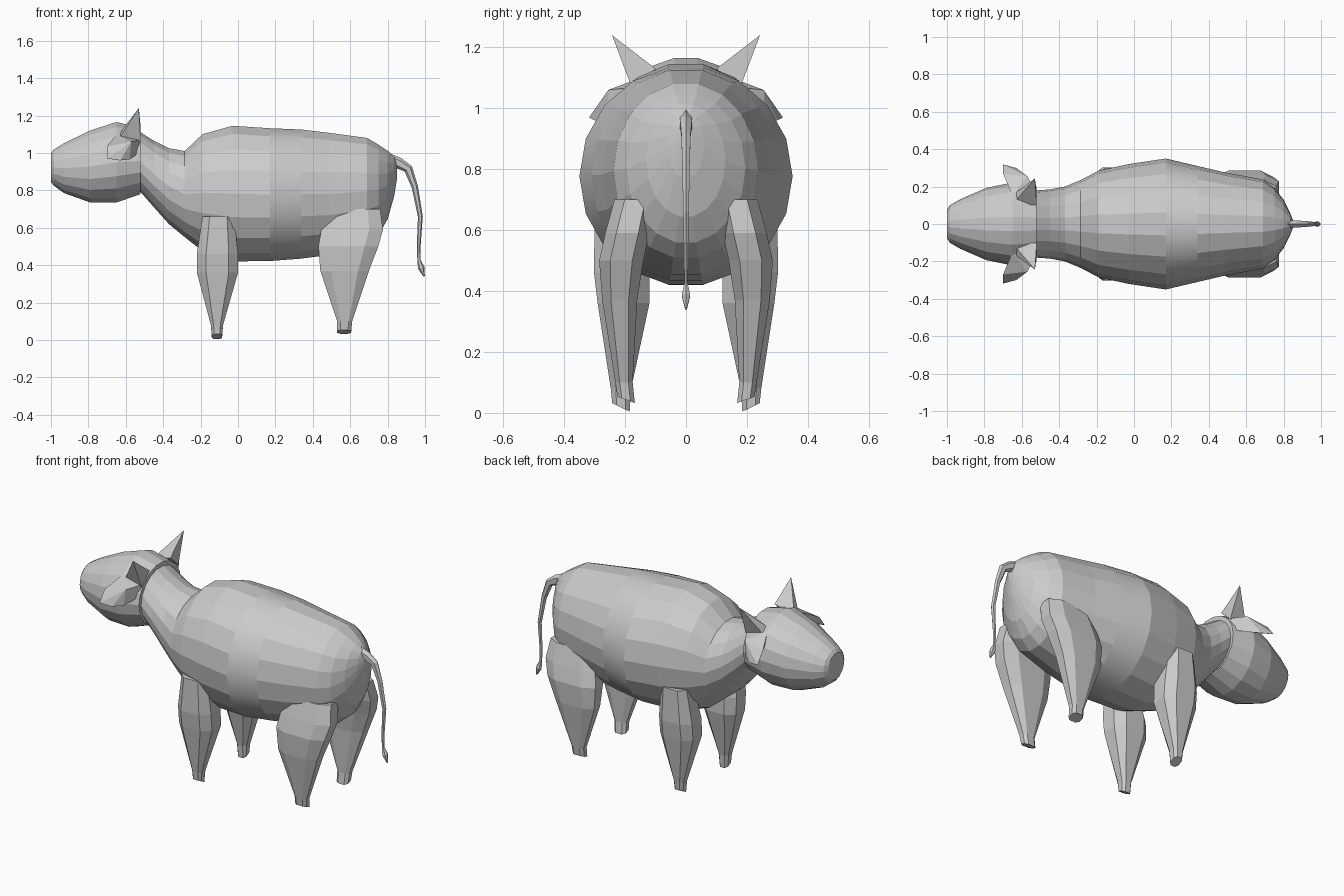
import bpy, bmesh, math
from mathutils import Vector

if "Cube" in bpy.data.objects:
    bpy.data.objects.remove(bpy.data.objects["Cube"])


def make(name, bm, mirror=False):
    bmesh.ops.recalc_face_normals(bm, faces=bm.faces)
    me = bpy.data.meshes.new(name)
    bm.to_mesh(me)
    bm.free()
    ob = bpy.data.objects.new(name, me)
    bpy.context.collection.objects.link(ob)
    if mirror:
        m = ob.modifiers.new("mirror", 'MIRROR')
        m.use_axis = (False, True, False)
    return ob


def loft(name, rings, mirror=False, smooth=()):
    bm = bmesh.new()
    vs = [[bm.verts.new(p) for p in r] for r in rings]
    n = len(rings[0])
    for k, (a, b) in enumerate(zip(vs, vs[1:])):
        for i in range(n):
            j = (i + 1) % n
            f = bm.faces.new((a[i], a[j], b[j], b[i]))
            f.smooth = k in smooth
    bm.faces.new(vs[0])
    bm.faces.new(vs[-1])
    return make(name, bm, mirror)


def barrel_ring(x, top, bottom, half, n=18):
    # upright oval with a flat edge on top and a vertex at each side
    c, h = (top + bottom) / 2, (top - bottom) / 2 / math.cos(math.pi / n)
    return [(x, half * math.sin(a), c + h * math.cos(a))
            for a in ((i + .5) * 2 * math.pi / n for i in range(n))]


def leg_ring(z, x0, x1, y0, y1, tilt=0):
    # rectangle with chamfered corners
    cx, cy, hx, hy = (x0 + x1) / 2, (y0 + y1) / 2, (x1 - x0) / 2, (y1 - y0) / 2
    pts = [(1, .5), (.55, 1), (-.55, 1), (-1, .5), (-1, -.5), (-.55, -1), (.55, -1), (1, -.5)]
    return [(cx + u * hx, cy + v * hy, z + tilt * v) for u, v in pts]


def hull(name, points, mirror=True):
    bm = bmesh.new()
    for p in points:
        bm.verts.new(p)
    bmesh.ops.convex_hull(bm, input=bm.verts)
    bmesh.ops.dissolve_limit(bm, angle_limit=.05, verts=bm.verts, edges=bm.edges)
    return make(name, bm, mirror)


# Neck and body: x, top, bottom, half width
body = [(-.58, 1.12, .84, .16), (-.52, 1.11, .79, .18), (-.45, 1.065, .71, .185),
        (-.37, 1.025, .62, .20), (-.285, 1.01, .55, .235), (-.19, 1.10, .475, .285),
        (-.03, 1.145, .42, .32), (.17, 1.132, .422, .35), (.34, 1.125, .435, .31),
        (.49, 1.107, .455, .275), (.69, 1.08, .51, .238), (.75, 1.045, .56, .195),
        (.80, 1.012, .645, .13), (.835, .98, .77, .06), (.85, .95, .86, .02)]
loft("body", [barrel_ring(*r) for r in body], smooth=(7,))

# Head
head = [(-1, 1.00, .845, .075), (-.985, 1.018, .825, .10), (-.93, 1.052, .785, .132),
        (-.79, 1.12, .735, .193), (-.65, 1.165, .735, .222), (-.52, 1.135, .78, .20)]
loft("head", [barrel_ring(*r) for r in head])

# Legs
loft("front_leg", [leg_ring(.66, -.19, -.02, .16, .30),
                   leg_ring(.46, -.22, 0, .12, .302),
                   leg_ring(.36, -.22, 0, .12, .29),
                   leg_ring(.08, -.145, -.08, .18, .247),
                   leg_ring(.018, -.14, -.085, .185, .242, .014)], mirror=True)
loft("hind_leg", [leg_ring(.70, .47, .76, .10, .235),
                  leg_ring(.59, .445, .775, .12, .265),
                  leg_ring(.50, .43, .75, .14, .285),
                  leg_ring(.37, .44, .70, .16, .275),
                  leg_ring(.10, .53, .61, .175, .232),
                  leg_ring(.043, .53, .605, .168, .225, .01)], mirror=True)

# Horns and ears
hull("horn", [(-.645, .11, 1.09), (-.52, .10, 1.13), (-.63, .17, 1.085),
              (-.52, .175, 1.06), (-.53, .243, 1.24)])
hull("ear", [(-.65, .15, 1.10), (-.52, .16, 1.07), (-.65, .17, 1.03), (-.53, .17, 1.0),
             (-.70, .27, 1.035), (-.57, .255, 1.06),
             (-.70, .318, .97), (-.63, .30, .96), (-.58, .26, .965)])

# Tail with tuft: x, z, radius in profile, half width
tail = [(.80, .965, .035, .025), (.86, .945, .03, .022), (.91, .915, .024, .018),
        (.945, .82, .017, .014), (.975, .66, .013, .011), (.966, .5, .010, .007),
        (.968, .425, .009, .006), (.98, .385, .018, .016), (.995, .34, .004, .003)]
rings = []
for i, (x, z, r, w) in enumerate(tail):
    a, b = tail[max(i - 1, 0)], tail[min(i + 1, len(tail) - 1)]
    t = Vector((b[0] - a[0], 0, b[1] - a[1])).normalized()
    side = Vector((-t.z, 0, t.x))
    rings.append([Vector((x, 0, z)) + side * r * math.cos(k * math.pi / 3)
                  + Vector((0, w * math.sin(k * math.pi / 3), 0)) for k in range(6)])
loft("tail", rings)
